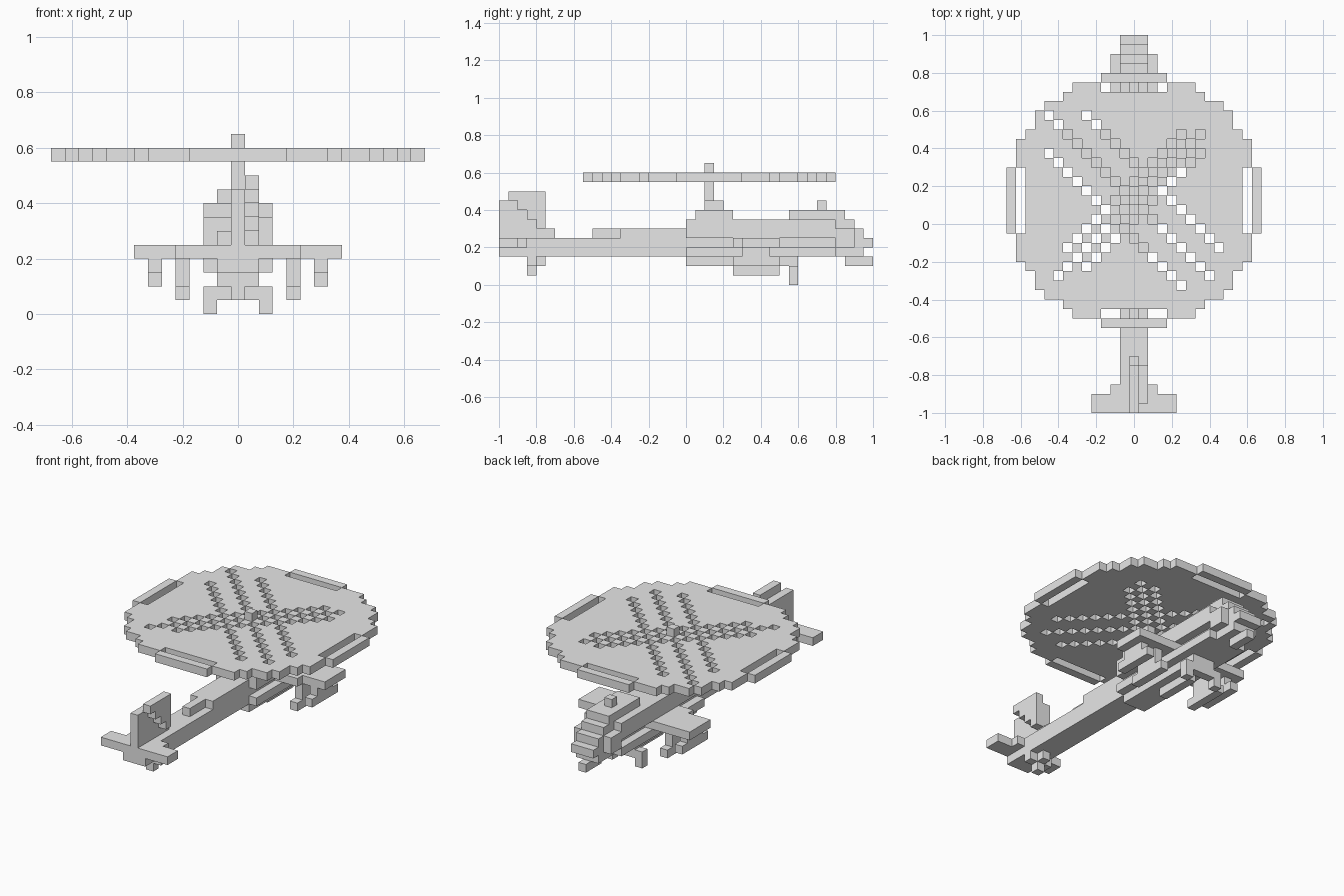
import bpy
import bmesh
from mathutils import Vector

U = 0.05  # edge length of one block

cube = bpy.data.objects.get("Cube")
if cube:
    bpy.data.objects.remove(cube, do_unlink=True)

grey = bpy.data.materials.new("plain grey")
grey.use_nodes = True
grey.diffuse_color = (0.8, 0.8, 0.8, 1)
grey.node_tree.nodes["Principled BSDF"].inputs["Base Color"].default_value = (0.8, 0.8, 0.8, 1)


def finish(name, bm):
    mesh = bpy.data.meshes.new(name)
    bm.to_mesh(mesh)
    bm.free()
    mesh.materials.append(grey)
    obj = bpy.data.objects.new(name, mesh)
    bpy.context.collection.objects.link(obj)
    return obj


def blocks(name, *boxes, mirror=False):
    """Boxes given as (x0, x1, y0, y1, z0, z1); mirror repeats them across x."""
    bm = bmesh.new()
    for x0, x1, y0, y1, z0, z1 in boxes:
        spans = [(x0, x1), (-x1, -x0)] if mirror else [(x0, x1)]
        for a, b in spans:
            verts = bmesh.ops.create_cube(bm, size=1)["verts"]
            size = Vector((b - a, y1 - y0, z1 - z0))
            centre = Vector((a + b, y0 + y1, z0 + z1)) / 2
            for v in verts:
                v.co = v.co * size + centre
    return finish(name, bm)


def mid(half, y0, y1, z0, z1):
    """Box centred across the model."""
    return (-half, half, y0, y1, z0, z1)


# Fuselage, with a narrower waist between the side ledges
blocks("fuselage",
       mid(.125, 0, .8, .15, .2),
       mid(.075, -.05, .85, .2, .25),
       mid(.125, 0, .85, .25, .3),
       mid(.125, 0, .8, .3, .35))
blocks("belly", mid(.075, 0, .6, .1, .15), mid(.025, .25, .5, .05, .1))
blocks("engine_cover", mid(.125, .05, .25, .35, .4), mid(.075, .1, .2, .4, .45))
blocks("cockpit", mid(.075, .55, .85, .35, .4), mid(.025, .7, .75, .4, .45),
       mid(.075, .8, .9, .3, .35))
blocks("nose", mid(.125, .8, .9, .2, .3), mid(.075, .8, .95, .15, .3),
       mid(.075, .95, 1, .2, .25))
blocks("chin_gun", mid(.025, .85, 1, .1, .15))

# Wings and hanging stores
blocks("wings", mid(.375, .3, .5, .2, .25), mid(.225, .25, .3, .2, .25))
blocks("inner_stores", (.175, .225, .3, .45, .1, .2),
       (.175, .225, .25, .5, .05, .1), mirror=True)
blocks("outer_stores", (.275, .325, .3, .45, .15, .2),
       (.275, .325, .25, .5, .1, .15), mirror=True)

# Landing gear
blocks("front_wheels", (.075, .125, .55, .6, 0, .1), mirror=True)
blocks("front_axle", mid(.075, .55, .6, .05, .1))
blocks("tail_wheel", mid(.025, -.85, -.8, .05, .1), mid(.025, -.85, -.75, .1, .15),
       mid(.075, -.85, -.8, .1, .15))

# Tail
blocks("tail_boom", mid(.075, -1, 0, .15, .25), mid(.075, -.35, 0, .25, .3),
       mid(.025, -.5, -.35, .25, .3))
blocks("tailplane", mid(.225, -1, -.9, .2, .25), mid(.125, -.9, -.85, .2, .25))
blocks("tail_fin", mid(.025, -1, -.75, .25, .45), mid(.025, -.75, -.7, .25, .3))
blocks("tail_rotor", *[(.025, .075, -.95 + U * k, -.9 + U * k, .45 - U * k, .5)
                       for k in range(4)])

# Main rotor: blocky disc with four detached rim strips and diagonal slots
ROW_REACH = [12] * 7 + [11, 10, 10, 9, 7, 6]


def in_rotor(i, j):
    a, b = abs(i), abs(j)
    lo, hi = min(a, b), max(a, b)
    if hi > 13:
        return False
    if lo <= 3 and hi >= 12:
        return hi == 13
    if b > 12 or a > ROW_REACH[b]:
        return False
    s, d = i + j, i - j
    if s == 0 and -9 <= i <= 8:
        return False
    if abs(s) == 4 and abs(d) <= 14:
        return False
    if d == 0 and -8 <= i <= 7:
        return False
    return not (abs(d) == 2 and abs(s) <= 12)


def build_rotor():
    bm = bmesh.new()
    z0, z1, cy = .55, .6, .125
    cells = {(i, j) for i in range(-13, 14) for j in range(-13, 14) if in_rotor(i, j)}
    for i, j in cells:
        x, y = i * U, cy + j * U
        h = U / 2
        ring = [(x - h, y - h), (x + h, y - h), (x + h, y + h), (x - h, y + h)]
        low = [bm.verts.new((px, py, z0)) for px, py in ring]
        top = [bm.verts.new((px, py, z1)) for px, py in ring]
        bm.faces.new(top)
        bm.faces.new(low[::-1])
        # Side walls only where the neighbour is empty
        for k, (di, dj) in enumerate([(0, -1), (1, 0), (0, 1), (-1, 0)]):
            if (i + di, j + dj) not in cells:
                n = (k + 1) % 4
                bm.faces.new((low[k], low[n], top[n], top[k]))
    bmesh.ops.remove_doubles(bm, verts=bm.verts, dist=.001)
    return finish("main_rotor", bm)


build_rotor()
blocks("rotor_mast", mid(.025, .1, .15, .45, .65))
